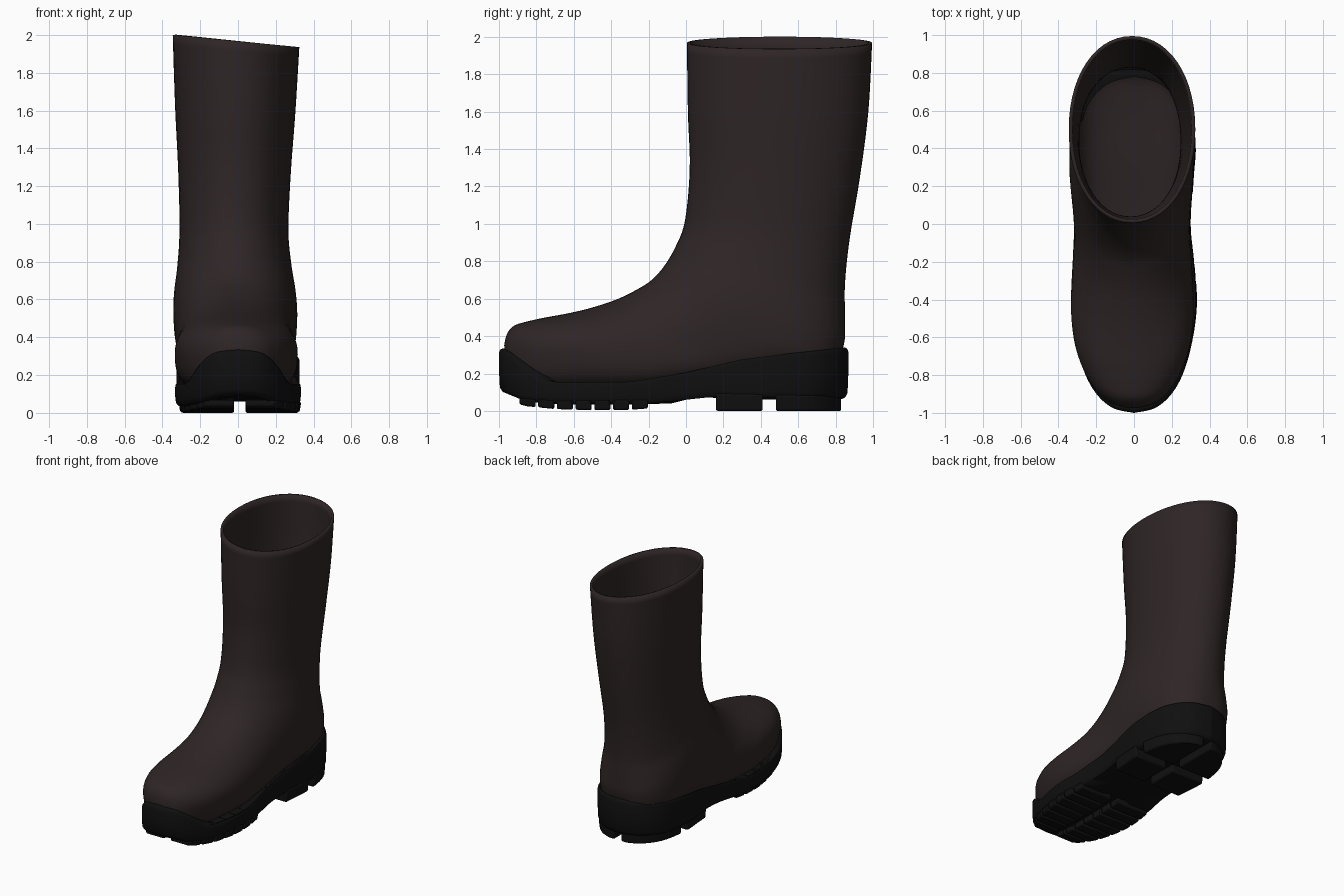
import bpy, bmesh, math

cube = bpy.data.objects.get("Cube")
if cube:
    bpy.data.objects.remove(cube)


def material(name, colour):
    mat = bpy.data.materials.new(name)
    mat.use_nodes = True
    mat.diffuse_color = colour
    bsdf = mat.node_tree.nodes["Principled BSDF"]
    bsdf.inputs["Base Color"].default_value = colour
    bsdf.inputs["Roughness"].default_value = 0.6
    return mat


BROWN = material("dark brown rubber", (0.028, 0.019, 0.019, 1))
BLACK = material("black sole rubber", (0.005, 0.005, 0.005, 1))


def smooth_path(keys, steps):
    """Catmull-Rom interpolation through rows of values."""
    result = []
    last = len(keys) - 1
    for i in range(last):
        rows = [keys[max(0, min(last, i + k))] for k in (-1, 0, 1, 2)]
        for s in range(steps):
            t = s / steps
            result.append([0.5 * (2 * b + (c - a) * t + (2 * a - 5 * b + 4 * c - d) * t ** 2
                                  + (3 * b - a - 3 * c + d) * t ** 3)
                           for a, b, c, d in zip(*rows)])
    result.append(list(keys[-1]))
    return result


def lookup(table, value):
    """Piecewise linear table lookup."""
    if value <= table[0][0]:
        return table[0][1]
    for (a, fa), (b, fb) in zip(table, table[1:]):
        if value <= b:
            return fa + (fb - fa) * (value - a) / (b - a)
    return table[-1][1]


def loft(name, rings, mat, cap_start=False, cap_end=False):
    bm = bmesh.new()
    loops = [[bm.verts.new(p) for p in ring] for ring in rings]
    count = len(loops[0])
    for low, high in zip(loops, loops[1:]):
        for i in range(count):
            j = (i + 1) % count
            bm.faces.new((low[i], low[j], high[j], high[i]))
    if cap_start:
        bm.faces.new(loops[0])
    if cap_end:
        bm.faces.new(loops[-1])
    bmesh.ops.recalc_face_normals(bm, faces=bm.faces[:])
    mesh = bpy.data.meshes.new(name)
    bm.to_mesh(mesh)
    bm.free()
    mesh.materials.append(mat)
    obj = bpy.data.objects.new(name, mesh)
    bpy.context.collection.objects.link(obj)
    return obj


def shade(obj, degrees):
    bpy.ops.object.select_all(action="DESELECT")
    obj.select_set(True)
    bpy.context.view_layer.objects.active = obj
    bpy.ops.object.shade_smooth_by_angle(angle=math.radians(degrees))


# Upper: each section spans a front point (y, z) and a back point (y, z), with a half width
sections = [
    (0.005, 1.967, 0.995, 1.967, 0.335),
    (0.01, 1.6, 0.975, 1.6, 0.318),
    (0.02, 1.3, 0.93, 1.25, 0.298),
    (-0.005, 1.02, 0.875, 0.92, 0.288),
    (-0.055, 0.88, 0.85, 0.68, 0.302),
    (-0.12, 0.77, 0.85, 0.5, 0.322),
    (-0.19, 0.695, 0.845, 0.36, 0.328),
    (-0.27, 0.645, 0.79, 0.24, 0.322),
    (-0.35, 0.605, 0.62, 0.2, 0.312),
    (-0.43, 0.575, 0.35, 0.17, 0.305),
    (-0.53, 0.545, 0.05, 0.13, 0.315),
    (-0.64, 0.52, -0.25, 0.1, 0.325),
    (-0.75, 0.5, -0.5, 0.1, 0.305),
    (-0.85, 0.478, -0.7, 0.1, 0.255),
    (-0.92, 0.455, -0.84, 0.12, 0.19),
    (-0.958, 0.41, -0.92, 0.16, 0.125),
    (-0.972, 0.35, -0.96, 0.25, 0.05),
]
SIDES = 56
rings = []
for fy, fz, by, bz, width in smooth_path(sections, 5):
    foot = max(0, min(1, (0.6 - bz) / 0.4))
    sway = lookup([(0.3, 0), (0.6, -0.012), (1, -0.022), (2, -0.01)], fz)
    ring = []
    for k in range(SIDES):
        angle = 2 * math.pi * k / SIDES
        c, s = math.cos(angle), math.sin(angle)
        power = 2 / (2.1 + (0.8 if c < 0 else 0.2) * foot)
        along = math.copysign(abs(c) ** power, c)
        x = sway + width * math.copysign(abs(s) ** power, s)
        y = (fy + by) / 2 + along * (fy - by) / 2
        z = (fz + bz) / 2 + along * (fz - bz) / 2
        tilt = max(0, min(1, (z - 1.2) / 0.75))
        ring.append((x, y, z - 0.097 * x * tilt))
    rings.append(ring)
upper = loft("boot_upper", rings, BROWN, cap_end=True)
shell = upper.modifiers.new("thickness", "SOLIDIFY")
shell.thickness = 0.02
shell.offset = -1
shade(upper, 50)

# Sole: plan outline of one side, mirrored, lofted between a base line and a top line
side = smooth_path([(0, -1), (0.12, -0.97), (0.22, -0.87), (0.29, -0.7), (0.332, -0.45),
                    (0.318, -0.2), (0.3, 0), (0.315, 0.25), (0.325, 0.45), (0.28, 0.68),
                    (0.16, 0.82), (0, 0.868)], 6)
outline = side + [(-x, y) for x, y in side[-2:0:-1]]
half_width = [(y, x) for x, y in side]
top_line = [(-1, 0.335), (-0.96, 0.315), (-0.86, 0.23), (-0.78, 0.17), (-0.7, 0.152),
            (-0.3, 0.156), (0, 0.205), (0.3, 0.275), (0.5, 0.3), (0.87, 0.34)]
base_line = [(-1, 0.09), (-0.9, 0.05), (-0.7, 0.035), (-0.2, 0.04), (0, 0.06),
             (0.15, 0.075), (0.87, 0.06)]


def sole_ring(scale, level, offset):
    ring = []
    for x, y in outline:
        low, high = lookup(base_line, y), lookup(top_line, y)
        ring.append((x * scale, y * scale, low + (high - low) * level + offset))
    return ring


profile = [(0.4, 0, 0), (0.95, 0, 0), (0.98, 0, 0.012), (0.995, 0, 0.035), (1, 0.5, 0),
           (1, 1, -0.025), (0.994, 1, -0.008), (0.98, 1, 0), (0.9, 1, -0.015)]
sole = loft("sole", [sole_ring(*row) for row in profile], BLACK, cap_start=True)
shade(sole, 50)


# Tread: paired lugs left and right of a centre groove
tread_line = [(-0.95, 0.05), (-0.85, 0.025), (-0.7, 0.01), (-0.5, 0.004), (-0.3, 0.006),
              (-0.18, 0.015), (0.1, 0), (0.9, 0)]


def lug(name, start, end, sign):
    lug_rings = []
    steps = 10
    for k in range(steps + 1):
        y = start + (end - start) * k / steps
        outer = 0.01 + max(0.05, lookup(half_width, y * 1.025) * 0.975 - 0.01)
        inner = 0.03
        low, high = lookup(tread_line, y), lookup(base_line, y) + 0.02
        lug_rings.append([(0.01 + sign * x, y, z) for x, z in
                          ((inner, low), (outer - 0.008, low), (outer, high), (inner, high))])
    obj = loft(name, lug_rings, BLACK, True, True)
    bevel = obj.modifiers.new("soft edges", "BEVEL")
    bevel.width = 0.01
    bevel.segments = 2
    bevel.limit_method = "ANGLE"
    bevel.angle_limit = math.radians(40)
    shade(obj, 40)


rows = 7
pitch = 0.1
for sign, label in ((1, "left"), (-1, "right")):
    for row in range(rows):
        start = -0.89 + row * pitch
        lug(f"front_tread_{label}_{row + 1}", start, start + pitch - 0.014, sign)
    lug(f"heel_front_{label}", 0.16, 0.41, sign)
    lug(f"heel_back_{label}", 0.48, 0.83, sign)
